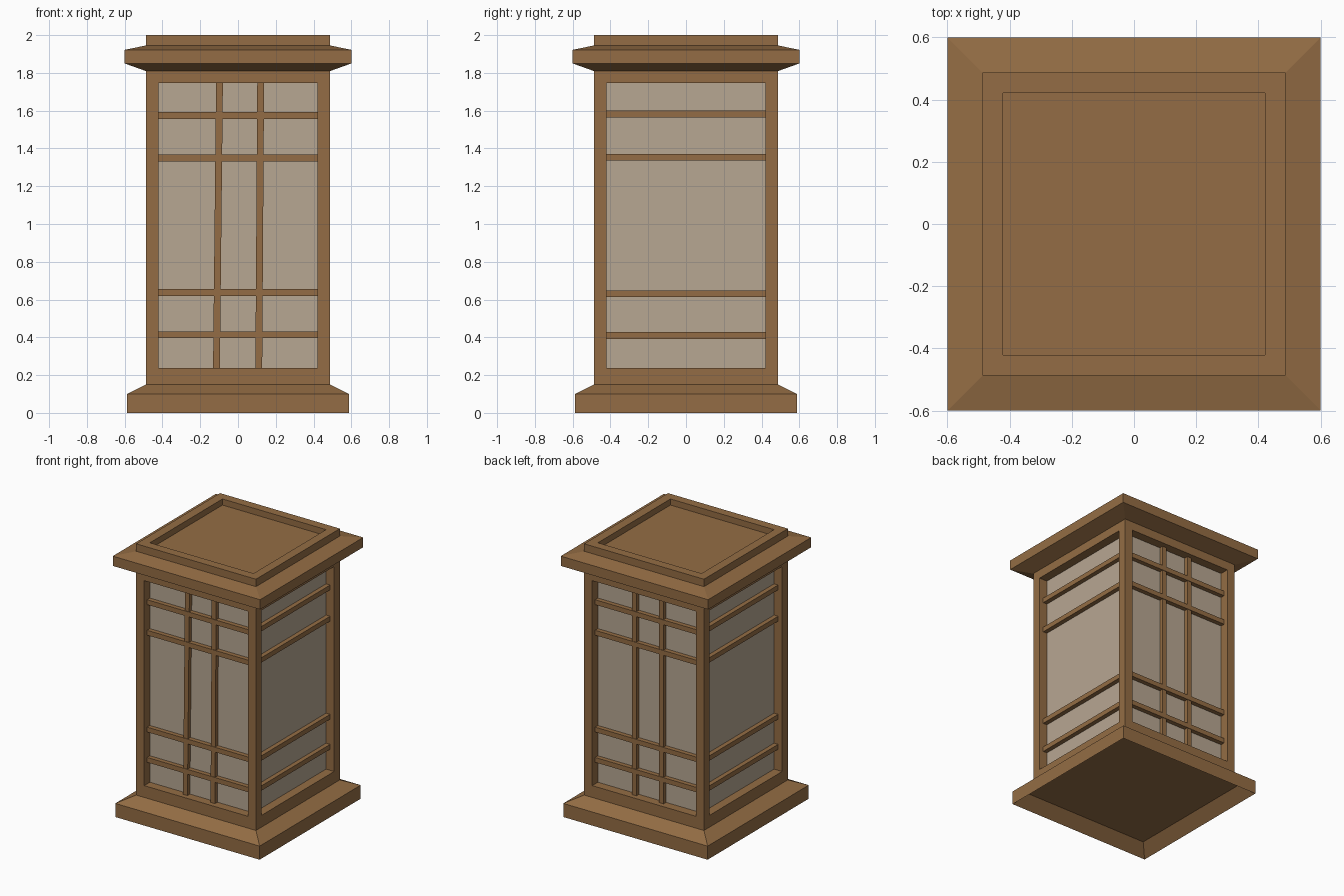
import bpy, bmesh, math
from mathutils import Matrix, Vector

if "Cube" in bpy.data.objects:
    bpy.data.objects.remove(bpy.data.objects["Cube"])


def material(name, rgb):
    m = bpy.data.materials.new(name)
    m.diffuse_color = (*rgb, 1)
    m.use_nodes = True
    m.node_tree.nodes["Principled BSDF"].inputs["Base Color"].default_value = m.diffuse_color
    return m


WOOD = material("brown_wood", (0.296, 0.152, 0.058))
GLASS = material("frosted_glass", (0.475, 0.385, 0.288))
BODY, OPEN = 0.488, 0.422          # half widths of frame and of window opening
Z0, Z1, W0, W1 = 0.15, 1.81, 0.237, 1.746


def finish(name, bm, mat):
    bmesh.ops.recalc_face_normals(bm, faces=bm.faces)
    me = bpy.data.meshes.new(name)
    bm.to_mesh(me)
    bm.free()
    me.materials.append(mat)
    ob = bpy.data.objects.new(name, me)
    bpy.context.collection.objects.link(ob)
    return ob


def square_loft(name, rings, mat):
    """Stack of square rings (half width, z), closed at both ends."""
    bm = bmesh.new()
    loops = [[bm.verts.new((sx * h, sy * h, z))
              for sx, sy in ((-1, -1), (1, -1), (1, 1), (-1, 1))] for h, z in rings]
    for a, b in zip(loops, loops[1:]):
        for i in range(4):
            j = (i + 1) % 4
            bm.faces.new((a[i], a[j], b[j], b[i]))
    bm.faces.new(loops[0])
    bm.faces.new(loops[-1])
    return finish(name, bm, mat)


def box(name, lo, hi, mat, turn=0, lean=0.0):
    """Box between two corners, turned about z; lean shifts its foot in x."""
    lo, hi = Vector(lo), Vector(hi)
    bm = bmesh.new()
    bmesh.ops.create_cube(bm, size=1)
    for v in bm.verts:
        foot = v.co.z < 0
        v.co = Vector([(lo[i] + hi[i]) / 2 + v.co[i] * (hi[i] - lo[i]) for i in range(3)])
        if foot:
            v.co.x += lean
    bm.transform(Matrix.Rotation(turn, 4, 'Z'))
    return finish(name, bm, mat)


# Base with sloped shoulder and a sloped hollow underneath
square_loft("base", [(0.51, 0.075), (0.588, 0), (0.588, 0.10), (BODY, Z0)], WOOD)

# Flared cap with recessed top
square_loft("cap", [(BODY, Z1), (0.6, 1.85), (0.6, 1.922), (BODY, 1.945),
                    (BODY, 2.0), (OPEN, 2.0), (OPEN, 1.955)], WOOD)

# Glass core
square_loft("glass_panels", [(OPEN, Z0), (OPEN, Z1)], GLASS)

for k, side in enumerate(("front", "right", "back", "left")):
    a = k * math.pi / 2
    # Corner post and rails
    box(side + "_post", (-BODY, -BODY, Z0), (-OPEN, -OPEN, Z1), WOOD, a)
    box(side + "_bottom_rail", (-OPEN, -BODY, Z0), (OPEN, -OPEN, W0), WOOD, a)
    box(side + "_top_rail", (-OPEN, -BODY, W1), (OPEN, -OPEN, Z1), WOOD, a)
    # Horizontal bars
    heights = (0.414, 0.637, 1.350, 1.575) if k % 2 == 0 else (0.41, 0.631, 1.353, 1.583)
    for i, z in enumerate(heights):
        box(f"{side}_cross_bar_{i + 1}", (-OPEN, -0.455, z - 0.018),
            (OPEN, -OPEN, z + 0.018), WOOD, a)
    # Upright bars, front and back only; the front ones lean slightly
    if k % 2 == 0:
        for i, (x, lean) in enumerate(((-0.098, -0.016), (0.120, -0.01))):
            if k:
                x, lean = x + lean / 2, 0
            box(f"{side}_upright_bar_{i + 1}", (x - 0.018, -0.451, W0),
                (x + 0.018, -OPEN, W1), WOOD, a, lean)
